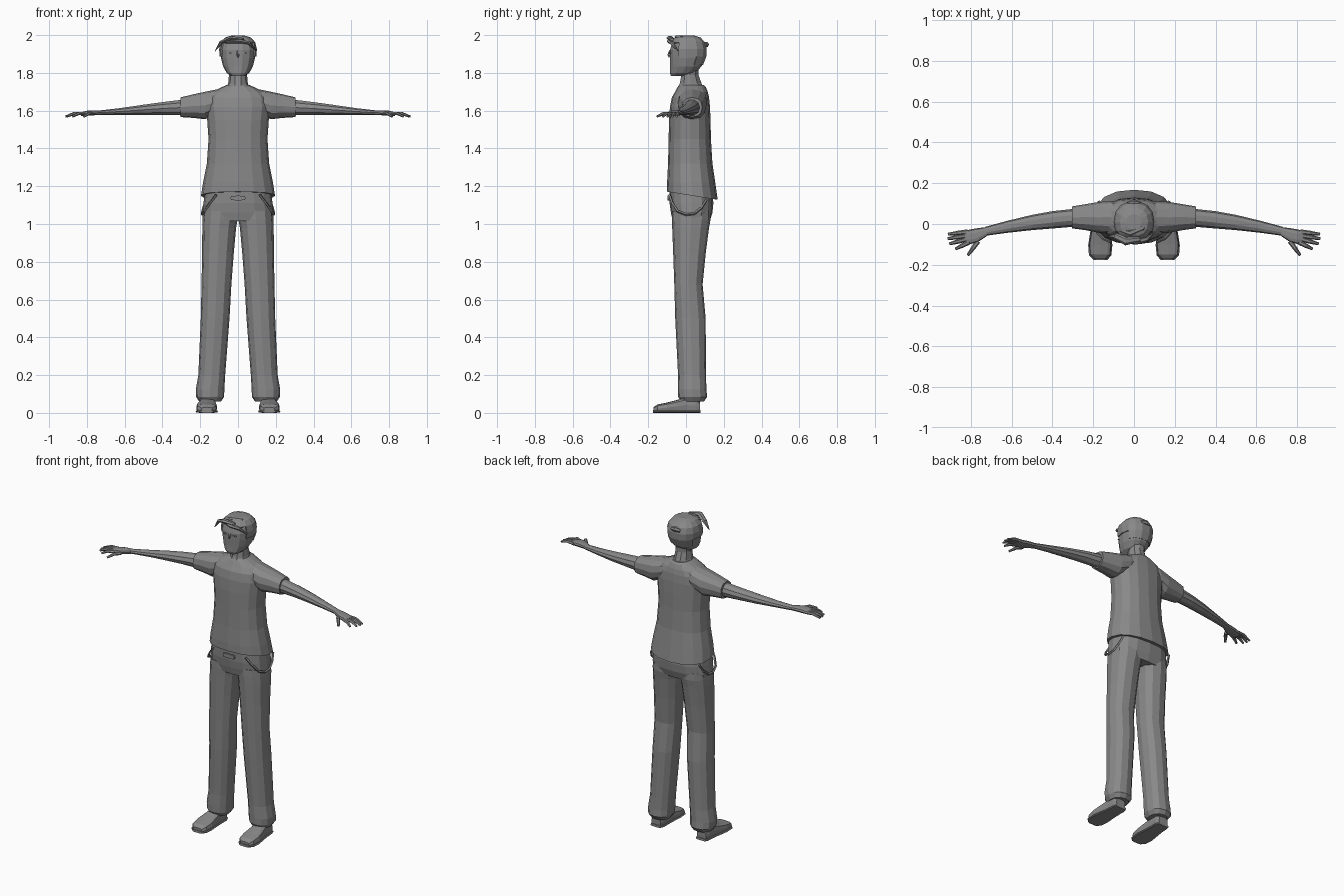
import bpy, bmesh, math
from mathutils import Vector

cube = bpy.data.objects.get("Cube")
if cube:
    bpy.data.objects.remove(cube)

grey = bpy.data.materials.new("plain grey")
grey.use_nodes = True
grey.diffuse_color = (.25, .25, .25, 1)
grey.node_tree.nodes["Principled BSDF"].inputs["Base Color"].default_value = grey.diffuse_color


def finish(name, bm):
    """Turn a bmesh into a flat shaded object."""
    bmesh.ops.recalc_face_normals(bm, faces=bm.faces)
    mesh = bpy.data.meshes.new(name)
    bm.to_mesh(mesh)
    bm.free()
    mesh.materials.append(grey)
    obj = bpy.data.objects.new(name, mesh)
    bpy.context.collection.objects.link(obj)
    return obj


def skin(bm, rings, caps=True):
    """Bridge equal sized rings of points with quads."""
    loops = [[bm.verts.new(p) for p in ring] for ring in rings]
    count = len(loops[0])
    for low, high in zip(loops, loops[1:]):
        for i in range(count):
            j = (i + 1) % count
            bm.faces.new((low[i], low[j], high[j], high[i]))
    if caps:
        bm.faces.new(loops[0])
        bm.faces.new(loops[-1])


def loft(name, axis, sections, sides=12, power=2.3, side=1, tilt=0, keep=None):
    """Loft rounded sections (position, u min, u max, v min, v max) along an axis.
    tilt slants the first section; keep filters faces by their centre."""
    rings = []
    for index, (t, u_min, u_max, v_min, v_max) in enumerate(sections):
        ring = []
        for i in range(sides):
            angle = math.tau * i / sides
            c, s = math.cos(angle), math.sin(angle)
            u = (u_min + u_max) / 2 + (u_max - u_min) / 2 * math.copysign(abs(c) ** (2 / power), c)
            v = (v_min + v_max) / 2 + (v_max - v_min) / 2 * math.copysign(abs(s) ** (2 / power), s)
            along = t + (tilt * v if index == 0 else 0)
            x, y, z = {"x": (along, u, v), "y": (u, along, v), "z": (u, v, along)}[axis]
            ring.append((x * side, y, z))
        rings.append(ring)
    bm = bmesh.new()
    skin(bm, rings)
    if keep:
        drop = [f for f in bm.faces if not keep(f.calc_center_median())]
        bmesh.ops.delete(bm, geom=drop, context="FACES")
    return finish(name, bm)


def tube(name, points, radii, side=1, sides=6, flat=1):
    """Tapered tube along a path; flat squashes it in height."""
    points = [Vector((x * side, y, z)) for x, y, z in points]
    rings = []
    for i, p in enumerate(points):
        way = (points[min(i + 1, len(points) - 1)] - points[max(i - 1, 0)]).normalized()
        across = way.cross(Vector((0, 0, 1))).normalized()
        up = across.cross(way) * flat
        rings.append([p + radii[i] * (across * math.cos(a) + up * math.sin(a))
                      for a in (math.tau * k / sides for k in range(sides))])
    bm = bmesh.new()
    skin(bm, rings)
    return finish(name, bm)


def mirrored(x, half, y_min, y_max):
    """Section that is symmetrical across the body."""
    return (x, -half, half, y_min, y_max)


# Shirt body with a hem that drops at the back
loft("shirt", "z", [mirrored(*s) for s in (
    (1.155, .196, -.1, .168), (1.22, .185, -.1, .155), (1.32, .165, -.095, .14),
    (1.45, .156, -.092, .132), (1.55, .163, -.09, .13), (1.62, .172, -.085, .127),
    (1.67, .165, -.075, .122), (1.7, .135, -.058, .115), (1.725, .085, -.045, .105),
    (1.737, .058, -.035, .094))], sides=16, tilt=-.16)

# Hips and belt buckle
loft("trouser_hips", "z", [mirrored(*s) for s in (
    (1.015, .186, -.07, .125), (1.06, .188, -.08, .14),
    (1.11, .183, -.087, .145), (1.17, .175, -.088, .14))], sides=16, power=2.6)
loft("belt_buckle", "y", [(-.097, -.04, .04, 1.125, 1.15), (-.08, -.04, .04, 1.125, 1.15)],
     sides=8, power=6)

# Neck and head
loft("neck", "z", [mirrored(*s) for s in (
    (1.71, .064, -.05, .1), (1.745, .052, -.036, .085),
    (1.79, .048, -.026, .068), (1.86, .05, -.02, .07))], sides=10, power=2)
head = [mirrored(*s) for s in (
    (1.783, .036, -.08, -.01), (1.8, .06, -.087, .05), (1.835, .079, -.086, .085),
    (1.88, .09, -.087, .103), (1.92, .093, -.087, .105), (1.955, .084, -.077, .095),
    (1.98, .062, -.052, .072), (1.99, .03, -.02, .04))]
loft("head", "z", head, sides=14)
tube("nose", [(0, -.083, 1.92), (0, -.09, 1.895), (0, -.09, 1.88)], [.005, .009, .012], sides=5)
for side, label in ((1, "left"), (-1, "right")):
    loft(label + "_eye", "y", [(-.089, .02, .048, 1.902, 1.91), (-.08, .02, .048, 1.902, 1.91)],
         sides=8, power=2, side=side)

# Hair cap: a swollen copy of the skull without the face
grow = .007
hair = loft("hair", "z", [(z + grow, a - grow, b + grow, c - grow, d + grow)
                          for z, a, b, c, d in head[2:]], sides=14,
            keep=lambda p: p.z > 1.945 or p.y > .03 or (p.y > -.03 and p.z > 1.89))
shell = hair.modifiers.new("thickness", "SOLIDIFY")
shell.thickness = .008
shell.offset = -1

# Loose locks over the forehead, crown and sides
tube("side_fringe", [(.03, -.075, 1.978), (-.04, -.085, 1.985), (-.09, -.06, 1.962),
                     (-.122, -.06, 1.915)], [.012, .02, .016, .003], flat=.6)
tube("front_fringe", [(-.05, -.07, 1.972), (.01, -.087, 1.968), (.06, -.075, 1.958),
                      (.094, -.045, 1.92)], [.008, .015, .013, .003], flat=.7)
tube("crown_lock", [(-.07, -.03, 1.978), (-.02, -.045, 1.99), (.04, -.02, 1.988),
                    (.07, .02, 1.975)], [.006, .016, .015, .005], flat=.6)
tube("back_lock", [(-.03, .1, 1.945), (0, .106, 1.95), (.03, .1, 1.945)], [.01, .016, .01])

fingers = {  # knuckle and tip
    "little_finger": ((.815, -.038), (.912, -.05)),
    "ring_finger": ((.825, -.058), (.913, -.072)),
    "middle_finger": ((.822, -.075), (.905, -.097)),
    "index_finger": ((.81, -.09), (.875, -.122)),
    "thumb": ((.765, -.085), (.815, -.153)),
}

for side, label in ((1, "left"), (-1, "right")):
    # Sleeve, arm and hand
    loft(label + "_sleeve", "x", [
        (.05, .0, .1, 1.62, 1.722), (.11, -.045, .112, 1.585, 1.713),
        (.175, -.042, .108, 1.555, 1.7), (.24, -.03, .097, 1.562, 1.686),
        (.305, -.021, .086, 1.566, 1.67)], side=side)
    loft(label + "_arm", "x", [
        (.28, -.012, .076, 1.573, 1.662), (.4, -.022, .063, 1.576, 1.647),
        (.5, -.03, .045, 1.576, 1.633), (.62, -.043, .016, 1.577, 1.615),
        (.73, -.058, -.014, 1.576, 1.602)], sides=10, power=2, side=side)
    loft(label + "_palm", "x", [
        (.72, -.058, -.015, 1.577, 1.602), (.765, -.088, -.02, 1.575, 1.602),
        (.8, -.098, -.026, 1.572, 1.6), (.832, -.092, -.034, 1.571, 1.592)],
         sides=10, power=2.6, side=side)
    for finger, (root, tip) in fingers.items():
        middle = [(a + b) / 2 for a, b in zip(root, tip)]
        tube(label + "_" + finger, [(*root, 1.584), (*middle, 1.585), (*tip, 1.569)],
             [.012, .011, .007], side=side, flat=.8)

    # Trouser leg with a gathered cuff
    loft(label + "_trouser_leg", "z", [
        (.06, .09, .205, -.025, .095), (.085, .074, .222, -.042, .112),
        (.125, .072, .223, -.043, .108), (.2, .068, .21, -.042, .106),
        (.5, .045, .197, -.057, .104), (.68, .035, .193, -.062, .088),
        (.85, .022, .19, -.068, .105), (.98, .01, .189, -.073, .122),
        (1.025, .002, .187, -.075, .13), (1.07, .002, .183, -.075, .13)], side=side)

    # Curved pocket trim over the hip
    tube(label + "_pocket_trim", [
        (.115, -.087, 1.155), (.15, -.072, 1.11), (.178, -.045, 1.068), (.19, 0, 1.05),
        (.19, .045, 1.055), (.183, .082, 1.085), (.17, .11, 1.13)], [.007] * 7, side=side, sides=4)

    # Ankle and shoe
    loft(label + "_ankle", "z", [
        (.03, .125, .195, -.03, .07), (.06, .13, .19, -.01, .068),
        (.11, .135, .185, .0, .068)], sides=10, power=2, side=side)
    for part, top, spread in (("sole", .015, .004), ("shoe", 1, 0)):
        loft(label + "_" + part, "y", [
            (y - spread if y < 0 else y + spread, a - spread, b + spread, 0, min(h, top))
            for y, a, b, h in (
                (-.172, .135, .195, .03), (-.15, .115, .217, .045), (-.1, .11, .221, .055),
                (-.05, .115, .213, .068), (0, .118, .203, .082), (.05, .118, .2, .078),
                (.073, .128, .192, .06))], sides=12, power=3.5, side=side)
